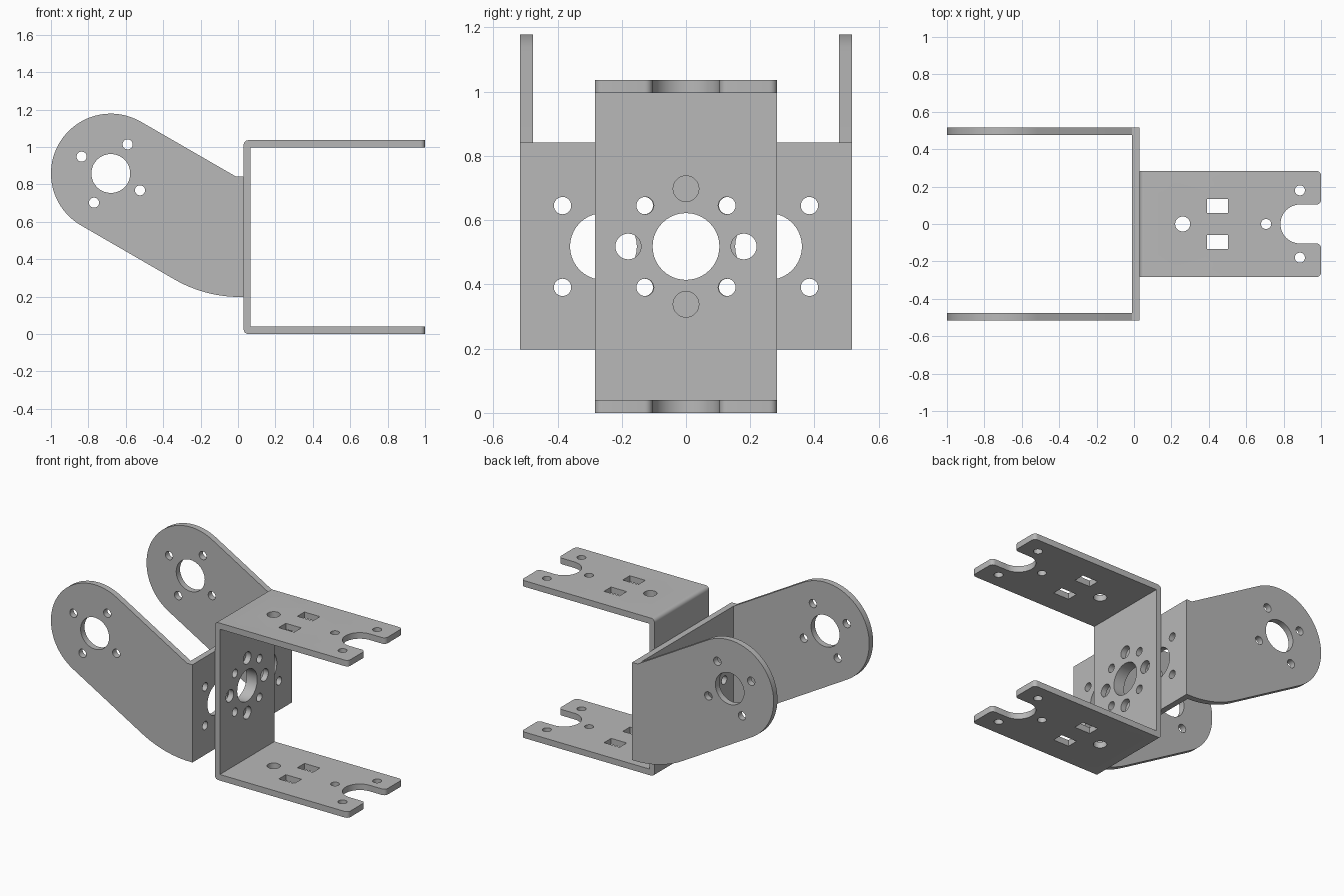
import bpy, bmesh
from math import cos, sin, radians
from mathutils import Vector

cube = bpy.data.objects.get("Cube")
if cube:
    bpy.data.objects.remove(cube, do_unlink=True)

GREY = (0.48, 0.48, 0.48, 1.0)
metal = bpy.data.materials.new("grey_metal")
metal.use_nodes = True
metal.diffuse_color = GREY
metal.node_tree.nodes["Principled BSDF"].inputs["Base Color"].default_value = GREY

X, Y, Z = 0, 1, 2
T = 0.04             # sheet thickness
MID = 0.518          # height of the mounting centre
BIG, MEDIUM, SMALL = 0.104, 0.04, 0.027
PITCH = 0.18         # radius of each bolt circle


def arc(a, b, r, start, end, steps):
    angles = [radians(start + (end - start) * i / steps) for i in range(steps + 1)]
    return [(a + r * cos(t), b + r * sin(t)) for t in angles]


def circle(a, b, r):
    return arc(a, b, r, 0, 360, 40)[:-1]


def rect(a0, a1, b0, b1):
    return [(a0, b0), (a1, b0), (a1, b1), (a0, b1)]


def prism(bm, outline, axis, low, high):
    """Extrude a flat outline along one axis."""
    verts = []
    for p in outline:
        co = list(p)
        co.insert(axis, low)
        verts.append(bm.verts.new(co))
    face = bm.faces.new(verts)
    new = bmesh.ops.extrude_face_region(bm, geom=[face])["geom"]
    move = Vector((0, 0, 0))
    move[axis] = high - low
    bmesh.ops.translate(bm, vec=move,
                        verts=[v for v in new if isinstance(v, bmesh.types.BMVert)])


def make_object(name, bm):
    bmesh.ops.recalc_face_normals(bm, faces=bm.faces[:])
    mesh = bpy.data.meshes.new(name)
    bm.to_mesh(mesh)
    bm.free()
    mesh.materials.append(metal)
    obj = bpy.data.objects.new(name, mesh)
    bpy.context.scene.collection.objects.link(obj)
    return obj


def combine(obj, bm, operation):
    """Apply a boolean with a temporary helper solid."""
    helper = make_object("helper", bm)
    helper.hide_render = True
    mod = obj.modifiers.new("shape", 'BOOLEAN')
    mod.operation, mod.solver, mod.object = operation, 'EXACT', helper
    bpy.context.view_layer.update()
    graph = bpy.context.evaluated_depsgraph_get()
    mesh = bpy.data.meshes.new_from_object(obj.evaluated_get(graph))
    obj.modifiers.clear()
    obj.data = mesh
    bpy.data.objects.remove(helper, do_unlink=True)


def finish(obj):
    bpy.ops.object.select_all(action='DESELECT')
    obj.select_set(True)
    bpy.context.view_layer.objects.active = obj
    bpy.ops.object.shade_smooth_by_angle(angle=radians(25))


def bolt_circle(a, b, first):
    return [(a + PITCH * cos(radians(first + 90 * i)),
             b + PITCH * sin(radians(first + 90 * i))) for i in range(4)]


# Arm bracket: a channel trimmed to the side silhouette
W = 0.517
bm = bmesh.new()
prism(bm, [(-1.1, -W), (0.03, -W), (0.03, W), (-1.1, W),
           (-1.1, W - T), (-0.01, W - T), (-0.01, T - W), (-1.1, T - W)], Z, 0.1, 1.3)
arm_bracket = make_object("arm_bracket", bm)

HUB = (-0.68, 0.858)
bm = bmesh.new()
prism(bm, arc(*HUB, 0.32, 60, 240, 40) + arc(0.01, 0.898, 0.7, 240, 270, 12)
      + [(0.1, 0.198), (0.1, 0.841), (-0.01, 0.841)], Y, -0.7, 0.7)
combine(arm_bracket, bm, 'INTERSECT')

# Arm bracket holes: hubs in both arms, twin patterns in the web
bm = bmesh.new()
prism(bm, circle(*HUB, BIG), Y, -0.6, 0.6)
for a, b in bolt_circle(*HUB, 60):
    prism(bm, circle(a, b, SMALL), Y, -0.6, 0.6)
prism(bm, circle(0, MID, BIG), X, -0.1, 0.1)
for side in (-1, 1):
    prism(bm, circle(side * 0.257, MID, BIG), X, -0.1, 0.1)
    for a, b in bolt_circle(side * 0.257, MID, 45):
        prism(bm, circle(a, b, SMALL), X, -0.1, 0.1)
combine(arm_bracket, bm, 'DIFFERENCE')
finish(arm_bracket)

# Fork bracket: channel with rounded bends and tip corners
TOP, HALF, BACK, WALL = 1.036, 0.284, 0.03, 0.067
bm = bmesh.new()
prism(bm, [(BACK, 0), (1, 0), (1, T), (WALL, T), (WALL, TOP - T),
           (1, TOP - T), (1, TOP), (BACK, TOP)], Y, -HALF, HALF)


def is_rounded(edge):
    p, q = (v.co for v in edge.verts)
    bend = abs(p.x - BACK) < 0.001 and abs(q.x - BACK) < 0.001 and abs(p.z - q.z) < 0.001
    tip = abs(p.x - 1) < 0.001 and abs(q.x - 1) < 0.001 and abs(p.y - q.y) < 0.001
    return bend or tip


bmesh.ops.bevel(bm, geom=[e for e in bm.edges if is_rounded(e)], offset=0.025,
                segments=5, profile=0.5, affect='EDGES')
fork_bracket = make_object("fork_bracket", bm)

# Fork bracket holes: web pattern, then both flanges at once
bm = bmesh.new()
prism(bm, circle(0, MID, BIG), X, -0.05, 0.12)
for first, radius in ((0, MEDIUM), (45, SMALL)):
    for a, b in bolt_circle(0, MID, first):
        prism(bm, circle(a, b, radius), X, -0.05, 0.12)
prism(bm, circle(0.26, 0, MEDIUM), Z, -0.1, 1.2)
prism(bm, circle(0.706, 0, SMALL), Z, -0.1, 1.2)
for side in (-1, 1):
    prism(bm, circle(0.887, side * PITCH, SMALL), Z, -0.1, 1.2)
    near, far = sorted((side * 0.06, side * 0.134))
    prism(bm, rect(0.39, 0.503, near, far), Z, -0.1, 1.2)
# Open notch with rounded mouth
prism(bm, arc(0.887, 0, BIG, 270, 90, 24) + arc(0.975, BIG + 0.025, 0.025, 270, 360, 5)
      + rect(1.05, 1.05, BIG + 0.025, -BIG - 0.025)[1:3]
      + arc(0.975, -BIG - 0.025, 0.025, 0, 90, 5), Z, -0.1, 1.2)
combine(fork_bracket, bm, 'DIFFERENCE')
finish(fork_bracket)
